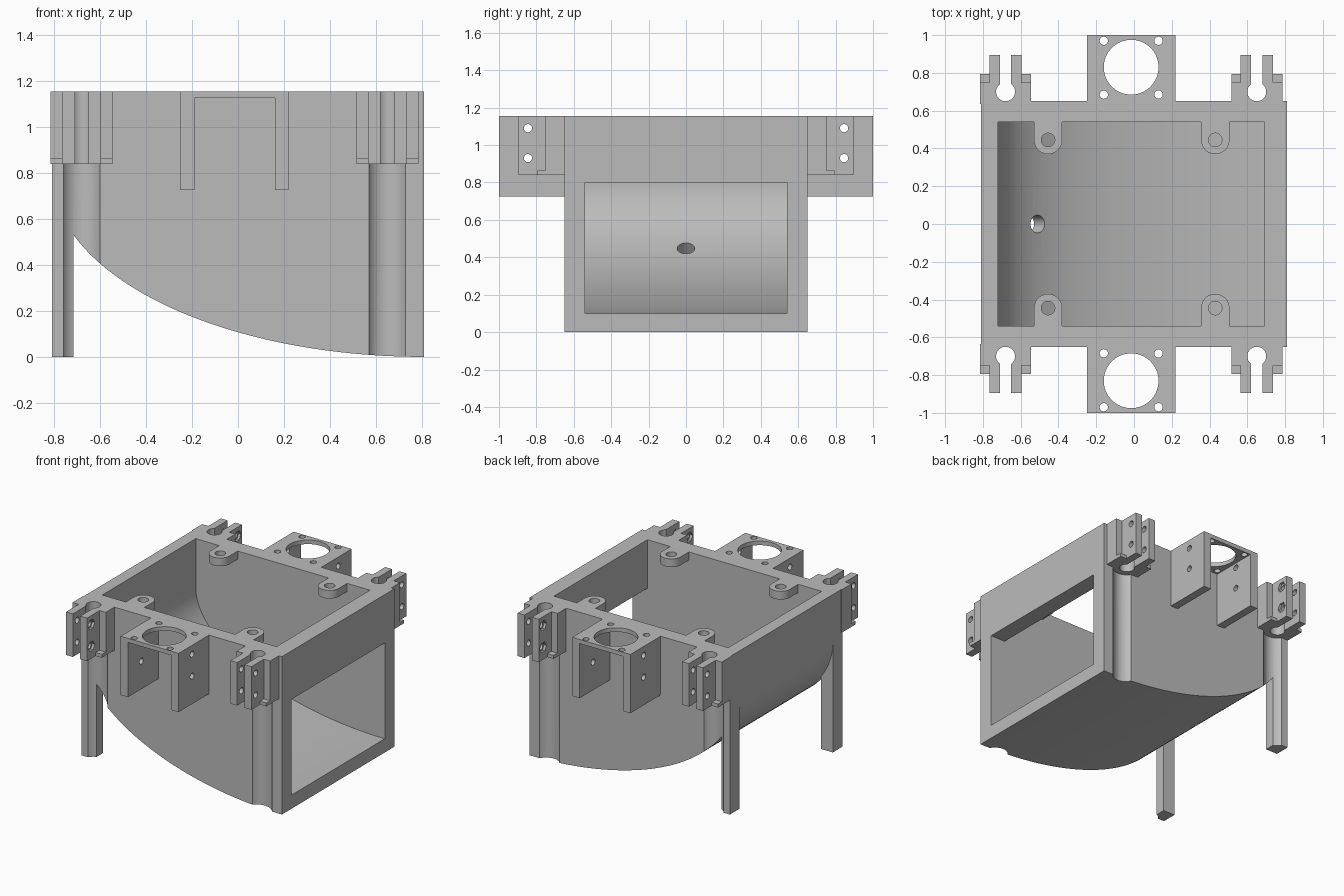
import bpy, bmesh
from math import sin, cos, pi, asin
from mathutils import Vector, Matrix

old = bpy.data.objects.get("Cube")
if old:
    bpy.data.objects.remove(old, do_unlink=True)

GREY = (0.5, 0.5, 0.5, 1)
mat = bpy.data.materials.new("plain grey")
mat.use_nodes = True
mat.diffuse_color = GREY
mat.node_tree.nodes["Principled BSDF"].inputs["Base Color"].default_value = GREY

TOP, HALF_X, HALF_Y, IN_Y = 1.155, 0.81, 0.65, 0.54


def make(name, bm):
    bmesh.ops.recalc_face_normals(bm, faces=bm.faces)
    me = bpy.data.meshes.new(name)
    bm.to_mesh(me)
    bm.free()
    me.materials.append(mat)
    ob = bpy.data.objects.new(name, me)
    bpy.context.collection.objects.link(ob)
    return ob


def prism(name, pts, lo, hi, axis="z"):
    """Extrude a profile: (x, y) along z, or (x, z) along y."""
    bm = bmesh.new()
    place = (lambda a, b: (a, b, lo)) if axis == "z" else (lambda a, b: (a, lo, b))
    face = bm.faces.new([bm.verts.new(place(a, b)) for a, b in pts])
    out = bmesh.ops.extrude_face_region(bm, geom=[face])
    step = Vector((0, 0, hi - lo)) if axis == "z" else Vector((0, hi - lo, 0))
    bmesh.ops.translate(bm, vec=step, verts=[v for v in out["geom"] if isinstance(v, bmesh.types.BMVert)])
    return make(name, bm)


def box(name, x0, x1, y0, y1, z0, z1):
    return prism(name, [(x0, y0), (x1, y0), (x1, y1), (x0, y1)], z0, z1)


def rod(centre, r, length, direction=(0, 0, 1), sides=32):
    bm = bmesh.new()
    turn = Vector((0, 0, 1)).rotation_difference(Vector(direction)).to_matrix().to_4x4()
    bmesh.ops.create_cone(bm, cap_ends=True, segments=sides, radius1=r, radius2=r,
                          depth=length, matrix=Matrix.Translation(centre) @ turn)
    return make("cutter", bm)


def combine(ob, tools, operation="DIFFERENCE"):
    bpy.context.view_layer.objects.active = ob
    for tool in tools:
        m = ob.modifiers.new("bool", "BOOLEAN")
        m.operation, m.solver, m.object = operation, "EXACT", tool
        bpy.ops.object.modifier_apply(modifier=m.name)
        bpy.data.objects.remove(tool, do_unlink=True)


def smooth(ob):
    bpy.ops.object.select_all(action="DESELECT")
    ob.select_set(True)
    bpy.context.view_layer.objects.active = ob
    bpy.ops.object.shade_smooth_by_angle(angle=0.5)


def arc(cx, cy, r, a0, a1, n=24):
    return [(cx + r * cos(a0 + (a1 - a0) * i / n), cy + r * sin(a0 + (a1 - a0) * i / n))
            for i in range(n + 1)]


def sweep(a, b, n=48):
    """Quarter ellipse from the left wall down to the floor."""
    return [(HALF_X - a * cos(pi / 2 * i / n), 0.8 - b * sin(pi / 2 * i / n)) for i in range(n + 1)]


# Housing with curved floor, corner legs, chute opening and drain hole
body = prism("housing", sweep(2 * HALF_X, 0.8) + [(HALF_X, TOP), (-HALF_X, TOP)],
             -HALF_Y, HALF_Y, "y")
combine(body, [box("leg", -HALF_X, -0.715, min(s * IN_Y, s * HALF_Y), max(s * IN_Y, s * HALF_Y), 0, 0.9)
               for s in (-1, 1)], "UNION")
cavity = prism("cutter", sweep(1.53, 0.7) + [(0.9, 0.1), (0.9, 0.8), (0.69, 0.8), (0.69, 1.3), (-0.72, 1.3)],
               -IN_Y, IN_Y, "y")
combine(body, [cavity])
CLAMP_X = (-0.68, 0.65)
# Vertical grooves below the clamps
combine(body, [rod((x, s * 0.7, 0.34), 0.094, 1.0) for x in CLAMP_X for s in (-1, 1)])
combine(body, [rod((-0.525, 0, 0.43), 0.047, 0.4, (0.62, 0, 0.78))])
smooth(body)

BOLT_Y, BOLT_Z = 0.845, (0.93, 1.09)
for s, side in ((-1, "front"), (1, "back")):
    def flip(pts):
        return [(x, s * y) for x, y in pts]

    # Screw tabs inside the rim
    for x, lr in ((-0.455, "right"), (0.43, "left")):
        pts = [(x + 0.075, 0.56)] + arc(x, 0.445, 0.075, 0, -pi) + [(x - 0.075, 0.56)]
        tab = prism(f"{side}_{lr}_screw_tab", flip(pts), 1.095, TOP)
        combine(tab, [rod((x, s * 0.445, 1.1), 0.036, 0.4)])
        smooth(tab)

    # Fan bracket: top plate on two cheeks
    pts = [(-0.25, 0.725), (-0.19, 0.725), (-0.19, 1.125), (0.16, 1.125),
           (0.16, 0.725), (0.22, 0.725), (0.22, TOP), (-0.25, TOP)]
    fan = prism(f"{side}_fan_bracket", pts, s * 0.645, s * 1.0, "y")
    cuts = [rod((-0.015, s * 0.83, 1.14), 0.145, 0.2, sides=64)]
    cuts += [rod((x, s * y, 1.14), 0.022, 0.2, sides=20) for x in (-0.16, 0.13) for y in (0.685, 0.97)]
    cuts += [rod((0, s * BOLT_Y, z), 0.022, 1, (1, 0, 0), 20) for z in BOLT_Z]
    combine(fan, cuts)
    smooth(fan)

    # Split rod clamps at the corners
    for cx, lr in zip(CLAMP_X, ("right", "left")):
        name = f"{side}_{lr}_rod_clamp"
        a = asin(0.6)
        gap = arc(cx, 0.7, 0.05, pi / 2 + a, 2.5 * pi - a, 32)
        left = [(cx - 0.135, 0.635), (cx - 0.135, 0.75), (cx - 0.085, 0.75),
                (cx - 0.085, 0.895), (cx - 0.03, 0.895)]
        right = [(2 * cx - x, y) for x, y in reversed(left)]
        clamp = prism(name, flip(left + gap + right), 0.84, TOP)
        inner = 1 if cx < 0 else -1
        cuts = [rod((cx, s * BOLT_Y, z), 0.022, 0.5, (1, 0, 0), 20) for z in BOLT_Z]
        cuts += [rod((cx + inner * 0.085, s * BOLT_Y, z), 0.038, 0.036, (1, 0, 0), 6) for z in BOLT_Z]
        combine(clamp, cuts)
        smooth(clamp)
        # Thin ledges at the clamp foot
        for k, end in ((-1, "a"), (1, "b")):
            xs = sorted((cx + k * 0.075, cx + k * 0.135))
            ys = sorted((s * 0.745, s * 0.795))
            box(f"{name}_ledge_{end}", *xs, *ys, 0.84, 0.865)
